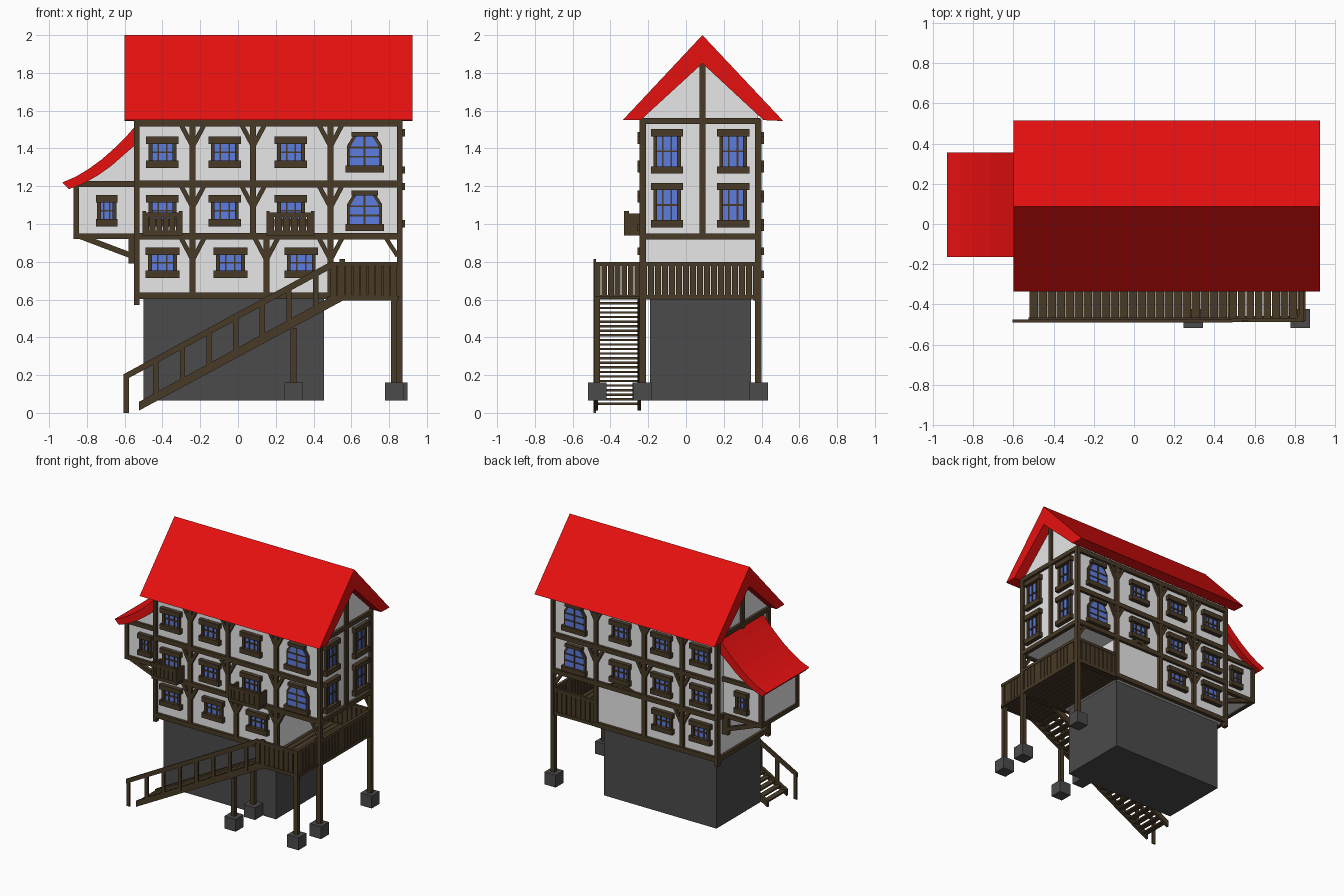
import bpy, bmesh, math
from mathutils import Vector


def material(name, col):
    m = bpy.data.materials.new(name)
    m.diffuse_color = (*col, 1)
    return m


WOOD = material("dark_timber", (0.065, 0.042, 0.020))
PLASTER = material("white_plaster", (0.8, 0.8, 0.8))
RED = material("red_roof", (0.8, 0.005, 0.005))
GLASS = material("blue_glass", (0.107, 0.2, 0.75))
STONE = material("grey_stone", (0.07, 0.07, 0.07))
parts = {}


def slab(part, mat, plane, pts, d0, d1):
    """Extrude a polygon drawn on a wall plane from depth d0 to d1."""
    bm = parts.setdefault(part, (bmesh.new(), mat))[0]
    a = [bm.verts.new(plane(u, v, d0)) for u, v in pts]
    b = [bm.verts.new(plane(u, v, d1)) for u, v in pts]
    bm.faces.new(a)
    bm.faces.new(b[::-1])
    for i in range(len(a)):
        j = (i + 1) % len(a)
        bm.faces.new((a[j], a[i], b[i], b[j]))


def rect(part, mat, plane, u0, u1, v0, v1, d0, d1):
    slab(part, mat, plane, [(u0, v0), (u1, v0), (u1, v1), (u0, v1)], d0, d1)


def bar(part, plane, p, q, w, d0, d1):
    p, q = Vector(p), Vector(q)
    n = (q - p).normalized() * w / 2
    n = Vector((-n.y, n.x))
    slab(part, WOOD, plane, [p + n, q + n, q - n, p - n], d0, d1)


# wall planes: u along the wall, v up, d outwards
def facing_y(y, s):
    return lambda u, v, d: (u, y + s * d, v)


def facing_x(x, s):
    return lambda u, v, d: (x + s * d, u, v)


def world(u, v, d):  # plan view: u = x, v = y, d = z
    return (u, v, d)


FRONT, BACK = facing_y(-0.225, -1), facing_y(0.38, 1)
RIGHT, LEFT = facing_x(0.85, 1), facing_x(-0.53, -1)
XZ, YZ = facing_y(0, 1), facing_x(0, 1)
MID = 0.087
T = 0.021  # timber relief


def window(plane, u, v, w, h):
    g = w * 0.37
    rect("window_glass", GLASS, plane, u - g, u + g, v - h / 2, v + h / 2, -0.01, 0.005)
    for s in (-1, 1):
        vc = v + s * (h / 2 - 0.019)
        rect("window_frames", WOOD, plane, u - w / 2, u + w / 2, vc - 0.019, vc + 0.019, -0.01, 0.033)
        rect("window_frames", WOOD, plane, u + s * g - 0.01, u + s * g + 0.01, v - h / 2, v + h / 2, -0.01, 0.02)
        rect("window_frames", WOOD, plane, u + s * g * 0.36 - 0.004, u + s * g * 0.36 + 0.004,
             v - h / 2, v + h / 2, -0.01, 0.012)
    rect("window_frames", WOOD, plane, u - g, u + g, v - 0.005, v + 0.005, -0.01, 0.012)


def arch_window(plane, u, v):
    def shape(w, b, t, c):
        return [(u - w, v - b), (u + w, v - b), (u + w, v + t - c * 1.6), (u + w - c, v + t),
                (u - w + c, v + t), (u - w, v + t - c * 1.6)]
    slab("window_frames", WOOD, plane, shape(0.092, 0.1, 0.1, 0.04), -0.01, 0.012)
    slab("window_glass", GLASS, plane, shape(0.077, 0.07, 0.083, 0.035), -0.01, 0.016)
    rect("window_frames", WOOD, plane, u - 0.102, u + 0.102, v - 0.107, v - 0.07, -0.01, 0.033)
    rect("window_frames", WOOD, plane, u - 0.07, u + 0.07, v + 0.082, v + 0.107, -0.01, 0.033)
    rect("window_frames", WOOD, plane, u - 0.005, u + 0.005, v - 0.09, v + 0.09, -0.01, 0.021)
    for dv in (-0.025, 0.025):
        rect("window_frames", WOOD, plane, u - 0.077, u + 0.077, v + dv - 0.004, v + dv + 0.004, -0.01, 0.021)


def fence(part, plane, u0, u1, v0, v1, d0, d1, n):
    """Two rails with boards between."""
    rect(part, WOOD, plane, u0, u1, v0, v0 + 0.025, d0, d1)
    rect(part, WOOD, plane, u0, u1, v1 - 0.022, v1, d0, d1)
    p = (u1 - u0) / n
    for i in range(n):
        rect(part, WOOD, plane, u0 + (i + 0.07) * p, u0 + (i + 0.93) * p, v0, v1 - 0.01, d0 + 0.004, d1 - 0.004)


# stone base and plastered walls
rect("stone_base", STONE, world, -0.5, 0.455, -0.19, 0.345, 0.065, 0.61)
rect("ground_floor_walls", PLASTER, world, -0.53, 0.49, -0.225, 0.38, 0.605, 0.94)
slab("upper_walls", PLASTER, YZ, [(-0.225, 0.93), (0.38, 0.93), (0.38, 1.58), (MID, 1.87), (-0.225, 1.58)], -0.53, 0.85)

# main roof
slab("main_roof", RED, YZ, [(-0.335, 1.55), (MID, 2.0), (0.515, 1.545), (0.41, 1.55), (MID, 1.85), (-0.24, 1.55)],
     -0.6, 0.925)

# long facades: posts, rails, Y braces, windows
for plane, front in ((FRONT, True), (BACK, False)):
    for z, x1 in ((1.535, 0.87), (1.212, 0.87), (0.935, 0.87), (0.62, 0.5)):
        rect("facade_rails", WOOD, plane, -0.55, x1, z - 0.018, z + 0.018, -0.01, T)
    low = 0.15 if front else 0.08
    for z0, z1, xs in ((1.212, 1.535, (-0.24, 0.08, 0.49)), (0.935, 1.212, (-0.24, 0.08, 0.49)),
                       (0.62, 0.935, (-0.24, low, 0.49))):
        for x in xs:
            rect("facade_posts", WOOD, plane, x - 0.016, x + 0.016, z0, z1, -0.01, T - 0.001)
            if front or (z0 > 0.7 or x < 0):
                for s in (-1, 1):
                    bar("facade_braces", plane, (x, z1 - 0.125), (x + s * 0.06, z1 - 0.012), 0.024, -0.01, T - 0.003)
    bar("facade_braces", plane, (0.845, 0.83), (0.78, 0.93), 0.022, -0.005, 0.015)
    for z in (1.38, 1.07):
        arch_window(plane, 0.67, z)
        for x in (-0.4, -0.07, 0.28):
            window(plane, x, z, 0.172, 0.165)
    for x in ((-0.4, -0.04, 0.335) if front else (-0.4, -0.08)):
        window(plane, x, 0.795, 0.178, 0.16)
    # corner posts
    rect("corner_posts", WOOD, plane, -0.55, -0.522, 0.57, 1.55, -0.014, T)
    rect("corner_posts", WOOD, plane, 0.842, 0.87, 0.14, 1.55, -0.014, T)
for s in (-1, 1):
    bar("facade_braces", BACK, (0.28 - s * 0.1, 0.945), (0.28 + s * 0.06, 1.0), 0.022, -0.01, T - 0.004)

# gable ends
for plane in (RIGHT, LEFT):
    for z in (1.545, 0.935):
        rect("gable_timbers", WOOD, plane, -0.24, 0.395, z - 0.016, z + 0.016, -0.01, T - 0.001)
    rect("gable_timbers", WOOD, plane, MID - 0.016, MID + 0.016, 0.935, 1.855, -0.01, T - 0.003)
rect("gable_timbers", WOOD, LEFT, -0.24, 0.395, 0.602, 0.638, -0.01, T - 0.001)
for y in (-0.1, 0.25):
    window(RIGHT, y, 1.385, 0.17, 0.235)
    window(RIGHT, y, 1.1, 0.17, 0.235)

# side annex with swept roof
top = [(-0.93, 1.22), (-0.86, 1.25), (-0.79, 1.292), (-0.72, 1.343), (-0.65, 1.405), (-0.59, 1.465), (-0.53, 1.535)]
under = [(-0.53, 1.43), (-0.6, 1.37), (-0.67, 1.308), (-0.74, 1.258), (-0.82, 1.213), (-0.895, 1.185)]
slab("annex_roof", RED, XZ, top + under, -0.165, 0.355)
slab("annex_walls", PLASTER, XZ, [(-0.855, 0.93), (-0.53, 0.93), (-0.53, 1.45), (-0.67, 1.32), (-0.855, 1.205)],
     -0.115, 0.305)
for plane in (facing_y(-0.115, -1), facing_y(0.305, 1)):
    rect("annex_timbers", WOOD, plane, -0.87, -0.53, 0.92, 0.95, -0.012, 0.018)
    rect("annex_timbers", WOOD, plane, -0.87, -0.53, 1.195, 1.228, -0.012, 0.018)
    rect("annex_timbers", WOOD, plane, -0.87, -0.842, 0.92, 1.215, -0.012, 0.017)
    window(plane, -0.695, 1.07, 0.112, 0.165)
    bar("annex_braces", plane, (-0.835, 0.935), (-0.545, 0.825), 0.03, -0.015, 0.015)
    rect("annex_braces", WOOD, plane, -0.58, -0.53, 0.79, 0.93, -0.015, 0.014)
for z in (0.92, 1.19):
    rect("annex_timbers", WOOD, facing_x(-0.855, -1), -0.13, 0.32, z, z + 0.03, -0.012, 0.014)

# window balconies
for u0, u1 in ((-0.505, -0.295), (0.15, 0.405)):
    rect("balconies", WOOD, FRONT, u0, u1, 0.94, 0.955, 0, 0.1)
    fence("balconies", FRONT, u0, u1, 0.94, 1.06, 0.08, 0.1, 6)
    for u in (u0, u1 - 0.018):
        rect("balconies", WOOD, FRONT, u, u + 0.018, 0.94, 1.07, 0.078, 0.102)
        rect("balconies", WOOD, FRONT, u + 0.002, u + 0.016, 0.95, 1.055, 0, 0.08)

# porch and landing floor
for i in range(9):
    x = 0.475 + i * 0.0425
    rect("porch_floor", WOOD, world, x, x + 0.038, -0.48 if i < 8.5 else -0.24, 0.385, 0.602, 0.618)
for y in (-0.47, -0.235, 0.37):
    rect("porch_floor", WOOD, world, 0.47, 0.85, y - 0.012, y + 0.012, 0.595, 0.61)

# porch railings
fence("porch_railings", XZ, 0.485, 0.845, 0.6, 0.8, -0.488, -0.468, 9)
fence("porch_railings", XZ, 0.5, 0.86, 0.6, 0.8, 0.375, 0.395, 9)
fence("porch_railings", YZ, -0.24, 0.39, 0.6, 0.8, 0.845, 0.868, 17)
fence("porch_railings", YZ, -0.485, -0.24, 0.6, 0.8, 0.822, 0.844, 7)

# posts on stone footings
for x, y, z in ((0.295, -0.47, 0.45), (0.295, -0.235, 0.45), (0.827, -0.47, 0.8), (0.85, -0.23, 0.6), (0.85, 0.385, 0.6)):
    rect("support_posts", WOOD, world, x - 0.016, x + 0.016, y - 0.016, y + 0.016, 0.1, z)
    rect("stone_footings", STONE, world, x - 0.048, x + 0.048, y - 0.048, y + 0.048, 0.065, 0.16)

# outside stair: stringers, treads, handrail
SLOPE = 0.54


def rise(x):
    return 0.035 + (x + 0.525) * SLOPE


for y0, y1 in ((-0.488, -0.466), (-0.257, -0.237)):
    slab("stair_stringers", WOOD, XZ, [(-0.525, 0.012), (-0.495, 0.028), (0.56, 0.597), (0.5, 0.62), (-0.525, 0.058)], y0, y1)
for i in range(23):
    x = -0.52 + i * 0.0448
    rect("stair_treads", WOOD, XZ, x, x + 0.042, rise(x) + 0.004, rise(x) + 0.016, -0.475, -0.242)
slab("stair_handrail", WOOD, XZ, [(-0.605, 0.17), (0.49, 0.762), (0.49, 0.8), (-0.605, 0.205)], -0.49, -0.476)
rect("stair_handrail", WOOD, XZ, -0.605, -0.577, 0, 0.2, -0.489, -0.477)
for i in range(8):
    x = -0.435 + i * 0.141
    rect("stair_balusters", WOOD, XZ, x - 0.014, x + 0.014, rise(x), 0.19 + (x + 0.605) * SLOPE, -0.489, -0.477)

# turn every part into an object
for name, (bm, mat) in parts.items():
    bmesh.ops.recalc_face_normals(bm, faces=bm.faces)
    me = bpy.data.meshes.new(name)
    bm.to_mesh(me)
    bm.free()
    me.materials.append(mat)
    bpy.context.collection.objects.link(bpy.data.objects.new(name, me))
